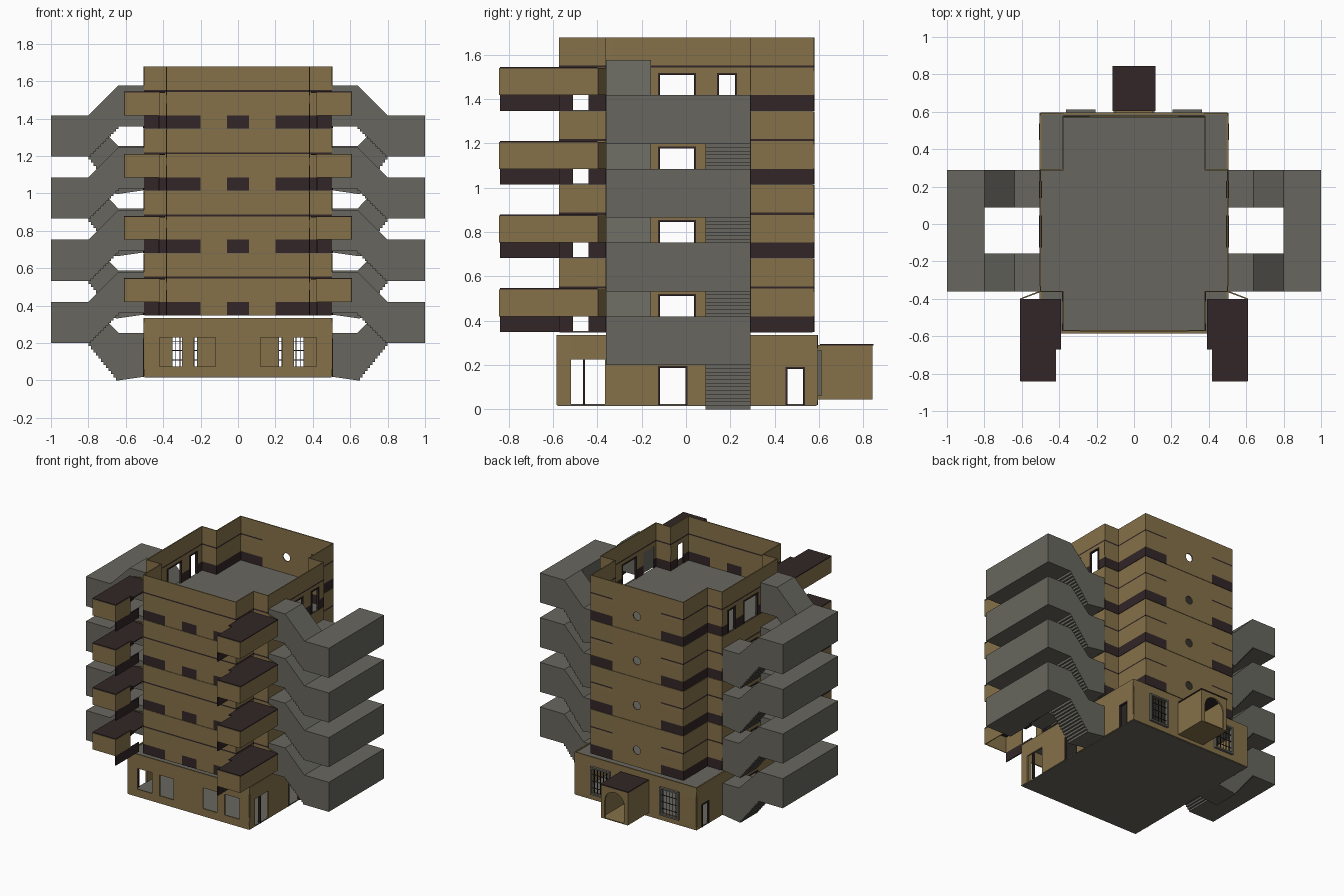
import bpy, bmesh, math

if "Cube" in bpy.data.objects:
    bpy.data.objects.remove(bpy.data.objects["Cube"])

def material(name, rgb):
    m = bpy.data.materials.new(name)
    m.diffuse_color = (*rgb, 1)
    m.use_nodes = True
    m.node_tree.nodes["Principled BSDF"].inputs["Base Color"].default_value = m.diffuse_color
    return m

TAN = material("tan plaster", (0.235, 0.166, 0.067))
GREY = material("grey concrete", (0.137, 0.134, 0.113))
DARK = material("dark brown", (0.032, 0.019, 0.020))
MATS = [TAN, GREY, DARK]
STOREY = 0.3325

def finish(name, bm, mats, thick=0):
    bmesh.ops.remove_doubles(bm, verts=bm.verts, dist=0.0002)
    bmesh.ops.recalc_face_normals(bm, faces=bm.faces)
    me = bpy.data.meshes.new(name)
    bm.to_mesh(me)
    bm.free()
    for m in mats:
        me.materials.append(m)
    ob = bpy.data.objects.new(name, me)
    bpy.context.collection.objects.link(ob)
    if thick:
        mod = ob.modifiers.new("thickness", 'SOLIDIFY')
        mod.thickness, mod.offset = thick, 0
    return ob

def add_box(bm, x0, x1, y0, y1, z0, z1):
    v = [bm.verts.new((x, y, z)) for z in (z0, z1) for x, y in ((x0, y0), (x1, y0), (x1, y1), (x0, y1))]
    for f in ((0, 3, 2, 1), (4, 5, 6, 7), (0, 1, 5, 4), (1, 2, 6, 5), (2, 3, 7, 6), (3, 0, 4, 7)):
        bm.faces.new([v[i] for i in f])

def boxes(name, mat, lst):
    bm = bmesh.new()
    for b in lst:
        add_box(bm, *b)
    return finish(name, bm, [mat])

def prism(name, mat, pts, a, b, axis):
    """Extrude a 2D profile: along y (points are x,z) or along z (points are x,y)."""
    bm = bmesh.new()
    put = (lambda p, d: (p[0], d, p[1])) if axis == 'y' else (lambda p, d: (p[0], p[1], d))
    f = bm.faces.new([bm.verts.new(put(p, a)) for p in pts])
    r = bmesh.ops.extrude_face_region(bm, geom=[f])
    d = (0, b - a, 0) if axis == 'y' else (0, 0, b - a)
    bmesh.ops.translate(bm, vec=d, verts=[g for g in r['geom'] if isinstance(g, bmesh.types.BMVert)])
    return finish(name, bm, [mat])

def add_wall(bm, axis, at, a, b, zs, holes=(), cuts=(), rule=None):
    """Sheet wall on a plane x=at or y=at from a to b, with rectangular openings."""
    ss = sorted({a, b, *[c for c in cuts if a < c < b], *[h[0] for h in holes], *[h[1] for h in holes]})
    zz = sorted({*zs, *[h[2] for h in holes], *[h[3] for h in holes]})
    for s0, s1 in zip(ss, ss[1:]):
        for z0, z1 in zip(zz, zz[1:]):
            s, z = (s0 + s1) / 2, (z0 + z1) / 2
            if any(h[0] < s < h[1] and h[2] < z < h[3] for h in holes):
                continue
            q = [(s0, z0), (s1, z0), (s1, z1), (s0, z1)]
            f = bm.faces.new([bm.verts.new((at, p, h) if axis == 'x' else (p, at, h)) for p, h in q])
            f.material_index = rule(s, z) if rule else 0

def add_round_window(bm, y, z, half, r, n=16):
    for i in range(n):
        ring = []
        for t in (i, i + 1):
            c, s = math.cos(2 * math.pi * t / n), math.sin(2 * math.pi * t / n)
            k = half / max(abs(c), abs(s))
            ring.append(((c * r, s * r), (c * k, s * k)))
        (p0, o0), (p1, o1) = ring
        bm.faces.new([bm.verts.new((x, y, z + h)) for x, h in (p0, o0, o1, p1)])

# Ground floor shell with doors and windows
Z0, Z1 = 0.02, 0.335
side = [(-0.52, -0.365, Z0, 0.225), (-0.12, 0.0, Z0, 0.19), (0.455, 0.53, Z0, 0.185)]
front, back = [], [(-0.085, 0.085, 0.05, 0.24)]
for s in (1, -1):
    for a, b in ((0.12, 0.235), (0.30, 0.42)):
        front.append((min(s * a, s * b), max(s * a, s * b), 0.075, 0.23))
    back.append((min(s * .215, s * .355), max(s * .215, s * .355), 0.075, 0.25))
bm = bmesh.new()
for s in (1, -1):
    add_wall(bm, 'x', s * 0.5, -0.58, 0.59, (Z0, Z1), side)
add_wall(bm, 'y', -0.58, -0.5, 0.5, (Z0, Z1), front)
add_wall(bm, 'y', 0.59, -0.5, 0.5, (Z0, Z1), back)
finish("ground_floor_walls", bm, MATS, 0.01)
boxes("ground_slab", GREY, [(-0.5, 0.5, -0.58, 0.59, 0.016, 0.024)])
boxes("ground_roof", GREY, [(-0.498, 0.498, -0.578, 0.588, 0.322, 0.33)])

# Dark frames around side doors, poles in the wide openings
frames = []
for s in (1, -1):
    x0, x1 = sorted((s * 0.492, s * 0.508))
    doors = [h for h in side[1:]]
    for k in range(4):
        F = 0.35 + STOREY * k
        doors += [(-0.12, 0.04, F, F + 0.165), (0.145, 0.225, F, F + 0.165)]
    for a, b, z0, z1 in doors:
        frames += [(x0, x1, a - .006, a + .003, z0, z1), (x0, x1, b - .003, b + .006, z0, z1),
                   (x0, x1, a - .006, b + .006, z1 - .003, z1 + .006)]
    frames.append((x0, x1, -0.465, -0.455, Z0, 0.225))
boxes("door_frames", DARK, frames)

# Back windows: projecting grey surrounds with dark bars
surround, bars = [], []
for s in (1, -1):
    c = s * 0.285
    for e in (1, -1):
        x = c + e * 0.072
        surround.append((x - .006, x + .006, 0.585, 0.612, 0.06, 0.268))
        z = 0.164 + e * 0.098
        surround.append((c - .078, c + .078, 0.585, 0.612, z - .006, z + .006))
    for i in range(5):
        x = c - 0.05 + i * 0.025
        bars.append((x - .002, x + .002, 0.596, 0.60, 0.065, 0.262))
    for z in (0.11, 0.16, 0.21):
        bars.append((c - .07, c + .07, 0.596, 0.60, z - .002, z + .002))
boxes("window_surrounds", GREY, surround)
boxes("window_bars", DARK, bars)

# Entrance porch with arched front
arch = [(0.08 * math.cos(math.pi * i / 12), 0.18 + 0.08 * math.sin(math.pi * i / 12)) for i in range(13)]
profile = [(0.11, 0.045), (0.11, 0.29), (-0.11, 0.29), (-0.11, 0.045), (-0.08, 0.045)] + arch[::-1] + [(0.08, 0.045)]
prism("porch_arch", TAN, profile, 0.83, 0.842, 'y')
boxes("porch_sides", TAN, [(-0.11, -0.10, 0.59, 0.83, 0.045, 0.29), (0.10, 0.11, 0.59, 0.83, 0.045, 0.29),
                           (-0.11, 0.11, 0.59, 0.842, 0.045, 0.052)])
boxes("porch_roof", DARK, [(-0.115, 0.115, 0.605, 0.845, 0.288, 0.296)])

# Upper storeys: notched plan, dark base band, tan walls, dark groove
half = [(0.38, -0.57), (0.38, -0.36), (0.5, -0.36), (0.5, 0.29), (0.38, 0.29), (0.38, 0.57)]
plan = half + [(-x, y) for x, y in half[::-1]]
for k in range(4):
    F = 0.35 + STOREY * k
    zs = (F, F + 0.07, F + 0.195, F + 0.205, F + 0.33)
    D = F + 0.165

    def band(s, z):
        return 2 if z < F + 0.07 or F + 0.195 < z < F + 0.205 else 0

    def front_rule(s, z):
        return 0 if z < F + 0.07 and 0.06 < abs(s) < 0.2 else band(s, z)

    def back_rule(s, z):
        return 0 if abs(s) < 0.2 else band(s, z)

    bm = bmesh.new()
    cuts = (-0.2, -0.06, 0.06, 0.2)
    add_wall(bm, 'y', -0.57, -0.38, 0.38, zs, (), cuts, front_rule)
    zc = F + 0.125
    add_wall(bm, 'y', 0.575, -0.38, 0.38, zs, [(-0.05, 0.05, zc - .05, zc + .05)], cuts, back_rule)
    add_round_window(bm, 0.575, zc, 0.05, 0.03)
    for s in (1, -1):
        x0, x1 = sorted((s * 0.38, s * 0.5))
        add_wall(bm, 'y', -0.36, x0, x1, zs, (), (), band)
        add_wall(bm, 'y', 0.29, x0, x1, zs, (), (), band)
        add_wall(bm, 'x', s * 0.38, -0.57, -0.36, zs, [(-0.51, -0.44, F, D)], (), band)
        add_wall(bm, 'x', s * 0.38, 0.29, 0.575, zs, (), (), band)
        add_wall(bm, 'x', s * 0.5, -0.36, 0.29, zs,
                 [(-0.33, -0.21, F, D), (-0.12, 0.04, F, D), (0.145, 0.225, F, D)], (), band)
    finish(f"storey_walls_{k + 1}", bm, MATS, 0.008)
    prism(f"floor_slab_{k + 1}", GREY, plan, F - 0.003, F + 0.004, 'z')

    # Front corner balconies: dark cover, tan fascia, dark inner screen
    for s in (1, -1):
        tag = f"{'right' if s > 0 else 'left'}_{k + 1}"
        shape = [(0.39, -0.40), (0.39, -0.67), (0.42, -0.67), (0.42, -0.84), (0.61, -0.84), (0.61, -0.40)]
        prism(f"balcony_cover_{tag}", DARK, [(s * x, y) for x, y in shape], F + 0.19, F + 0.197, 'z')
        bm = bmesh.new()
        outline = [(0.42, -0.67), (0.42, -0.84), (0.605, -0.84), (0.605, -0.40), (0.5, -0.36)]
        for (xa, ya), (xb, yb) in zip(outline, outline[1:]):
            bm.faces.new([bm.verts.new((s * x, y, z)) for x, y, z in
                          ((xa, ya, F + .07), (xb, yb, F + .07), (xb, yb, F + .192), (xa, ya, F + .192))])
        finish(f"balcony_fascia_{tag}", bm, [TAN], 0.008)
        x0, x1 = sorted((s * 0.416, s * 0.424))
        boxes(f"balcony_screen_{tag}", DARK, [(x0, x1, -0.84, -0.57, F, F + 0.07)])

# Outside stairs on both sides: back flight, landing, front flight
N = 12
for s in (1, -1):
    for k in range(4):
        tag = f"{'right' if s > 0 else 'left'}_{k + 1}"
        F, L = 0.02 + STOREY * k, 0.2 + STOREY * k
        steps = []
        for i in range(N):
            x, z = 0.64 + 0.16 * i / N, F - 0.02 + 0.2 * i / N
            steps += [(x, z), (x + 0.16 / N, z)]
        low = [(0.5, F)] + steps + [(0.8, L), (0.8, L + 0.22), (0.64, F + 0.235), (0.5, F + 0.235)]
        prism(f"stair_back_flight_{tag}", GREY, [(s * x, z) for x, z in low], 0.088, 0.29, 'y')
        steps = []
        for i in range(N):
            x, z = 0.8 - 0.16 * i / N, L + 0.16 * i / N
            steps += [(x, z), (x - 0.16 / N, z)]
        up = steps + [(0.64, L + 0.16), (0.5, L + 0.16), (0.5, L + 0.38), (0.64, L + 0.38), (0.8, L + 0.22)]
        prism(f"stair_front_flight_{tag}", GREY, [(s * x, z) for x, z in up], -0.36, -0.157, 'y')
        x0, x1 = sorted((s * 0.8, s * 1.0))
        boxes(f"stair_landing_{tag}", GREY, [(x0, x1, -0.36, 0.29, L, L + 0.22)])
